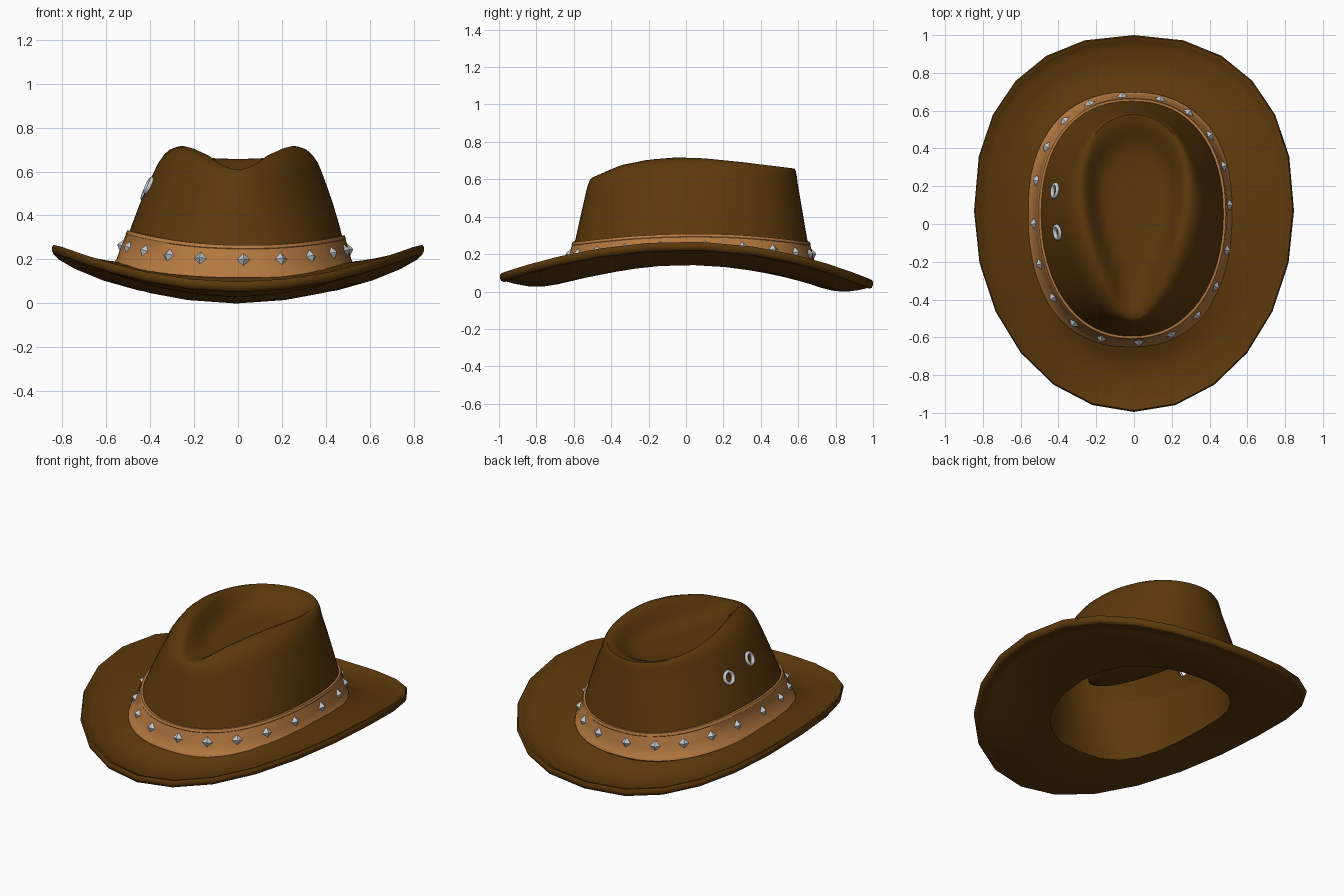
import bpy, bmesh, math
from math import sin, cos, pi, radians
from mathutils import Vector, Matrix

if "Cube" in bpy.data.objects:
    bpy.data.objects.remove(bpy.data.objects["Cube"])


def material(name, col):
    m = bpy.data.materials.new(name)
    m.diffuse_color = (*col, 1)
    m.use_nodes = True
    m.node_tree.nodes["Principled BSDF"].inputs["Base Color"].default_value = m.diffuse_color
    return m


BROWN = material("brown_felt", (0.107, 0.04, 0.0035))
TAN = material("tan_leather", (0.46, 0.19, 0.052))
SILVER = material("silver_metal", (0.56, 0.58, 0.61))


def finish(name, bm, mat, angle=40):
    bmesh.ops.recalc_face_normals(bm, faces=bm.faces)
    me = bpy.data.meshes.new(name)
    bm.to_mesh(me)
    bm.free()
    ob = bpy.data.objects.new(name, me)
    bpy.context.collection.objects.link(ob)
    me.materials.append(mat)
    bpy.ops.object.select_all(action='DESELECT')
    ob.select_set(True)
    bpy.context.view_layer.objects.active = ob
    if angle:
        bpy.ops.object.shade_smooth_by_angle(angle=radians(angle))
    return ob


def loft(rows, closed=False, tip=None):
    """Skin a stack of rings; optionally wrap the stack or close it to a tip."""
    bm = bmesh.new()
    vs = [[bm.verts.new(p) for p in r] for r in rows]
    n = len(rows[0])
    for k in range(len(vs) if closed else len(vs) - 1):
        a, b = vs[k], vs[(k + 1) % len(vs)]
        for i in range(n):
            j = (i + 1) % n
            bm.faces.new((a[i], a[j], b[j], b[i]))
    if tip:
        v = bm.verts.new(tip)
        for i in range(n):
            bm.faces.new((vs[-1][i], vs[-1][(i + 1) % n], v))
    return bm


def angles(n):
    return [2 * pi * i / n for i in range(n)]


def spow(v, e):
    return math.copysign(abs(v) ** e, v)


# t = 0 is the front (-y), t = 90 degrees is +x
def wall(t, z, off=0.0):
    """Point on the tapering crown wall at height z, pinched towards the top front."""
    u = (z - 0.15) / 0.47
    a = 0.527 - 0.1 * u - 0.055 * u * abs(u) + off
    b = (0.67 - 0.105 * u if cos(t) > 0 else 0.62 - 0.08 * u) + off
    v = min(max(u, 0), 1)
    e = 2 / (2.3 - (0.6 if cos(t) > 0 else 0.25) * v)
    return Vector((-0.02 * (1 - u) + a * spow(sin(t), e), 0.05 - b * spow(cos(t), e), z))


def wall_frame(t, z, off):
    """Matrix on the wall: x along it, z pointing outward."""
    p = wall(t, z, off)
    x = (wall(t + 0.02, z) - wall(t - 0.02, z)).normalized()
    up = wall(t, z + 0.02) - wall(t, z - 0.02)
    n = x.cross(up).normalized()
    y = n.cross(x)
    return Matrix.Translation(p) @ Matrix((x, y, n)).transposed().to_4x4()


def inner_z(t):
    return 0.17 - 0.095 * (wall(t, 0.15).y / 0.62) ** 2


RIDGE = [(-0.6, 0.58), (-0.5, 0.61), (-0.35, 0.675), (-0.2, 0.705), (-0.05, 0.717),
         (0.1, 0.712), (0.3, 0.692), (0.6, 0.655), (0.8, 0.63)]


def ridge_z(y):
    for (y0, z0), (y1, z1) in zip(RIDGE, RIDGE[1:]):
        if y <= y1:
            return z0 + (z1 - z0) * (y - y0) / (y1 - y0)
    return RIDGE[-1][1]


def ridge(t):
    """Teardrop ridge on top of the crown, narrow at the front."""
    y = 0.04 - 0.54 * cos(t)
    return Vector((0.31 * sin(t) * (0.87 - 0.32 * cos(t)), y, ridge_z(y)))


# Crown: wall, rounded shoulder, teardrop dent
T = angles(64)
FLOOR = 0.58
rows = []
for k in (0, 0.2, 0.4, 0.6, 0.8, 0.92, 1):
    row = []
    for t in T:
        zs = ridge_z(wall(t, 0.6).y) - 0.075
        row.append(wall(t, inner_z(t) + (zs - inner_z(t)) * k))
    rows.append(row)
shoulder = rows[-1]
for f, bulge in ((0.3, 0.017), (0.62, 0.017), (1, 0)):
    rows.append([s.lerp(ridge(t), f) + Vector((0, 0, bulge)) for s, t in zip(shoulder, T)])


def dent(t, scale, f, low):
    p = ridge(t)
    return Vector((p.x * scale, 0.1 + (p.y - 0.1) * scale, p.z + (low - p.z) * f))


for scale, f in ((0.93, 0.06), (0.86, 0.22), (0.76, 0.55), (0.66, 0.83), (0.54, 0.97), (0.25, 1)):
    rows.append([dent(t, scale, f, FLOOR) for t in T])
crown = finish("crown", loft(rows, tip=(0, 0.1, FLOOR)), BROWN, 60)
sol = crown.modifiers.new("thickness", 'SOLIDIFY')
sol.thickness = 0.018
sol.offset = -1

# Padding hanging under the dent, inside the crown
finish("inner_padding", loft([[dent(t, s, f, 0.41) for t in T] for s, f in
                              ((0.8, 0.62), (0.78, 0.85), (0.7, 0.97), (0.4, 1))],
                             tip=(0, 0.1, 0.41)), BROWN, 50)

# Eyelets on the left of the crown, with real holes
holes = bmesh.new()
eyelets = []
for t, z in ((radians(-79), 0.535), (radians(-102), 0.505)):
    m = wall_frame(t, z, 0)
    bmesh.ops.create_cone(holes, cap_ends=True, segments=16, radius1=0.028, radius2=0.028,
                          depth=0.12, matrix=m)
    ring = []
    for a in angles(8):
        r, h = 0.034 + 0.01 * cos(a), 0.002 + 0.012 * sin(a)
        ring.append([m @ Vector((r * cos(b), r * sin(b), h)) for b in angles(16)])
    eyelets.append(ring)
cutter = finish("hole_cutter", holes, BROWN, 0)
cutter.hide_render = True
bpy.context.view_layer.objects.active = crown
cut = crown.modifiers.new("holes", 'BOOLEAN')
cut.object = cutter
cut.operation = 'DIFFERENCE'
cut.solver = 'EXACT'
for name in ("thickness", "holes"):
    bpy.ops.object.modifier_apply(modifier=name)
bpy.data.objects.remove(cutter)
for i, ring in enumerate(eyelets):
    finish("eyelet_%d" % (i + 1), loft(ring, closed=True), SILVER, 60)


# Brim: saddle shape, rolled up at the sides, with a thicker hem
def brim_point(t, s, h):
    e, b = (1.0, 1.065) if cos(t) > 0 else (2 / 2.3, 0.93)
    ox, oy = 0.847 * spow(sin(t), e), 0.07 - b * spow(cos(t), e)
    oz = 0.248 - (0.17 if oy < 0 else 0.205) * oy * oy
    i = wall(t, 0.15, -0.012)
    dip = 0.036 - 0.026 * abs(sin(t))
    z = inner_z(t) * (1 - s) + oz * s - dip * sin(pi * s) + h
    if h > 0 and s < 0.4:  # top surface sweeps up to the crown at front and back
        z += 0.04 * cos(t) ** 2 * (1 - max(s, 0) / 0.4)
    return Vector((i.x + (ox - i.x) * s, i.y + (oy - i.y) * s, z))


profile = [(-0.25, 0.016), (0, 0.018), (0.2, 0.016), (0.4, 0.016), (0.6, 0.016), (0.8, 0.016),
           (0.91, 0.016), (0.94, 0.022), (0.98, 0.021)]
loop = profile + [(1, 0.008), (1, -0.008)] + [(s, -h) for s, h in reversed(profile)]
TB = angles(24)
finish("brim", loft([[brim_point(t, s, h) for t in TB] for s, h in loop], closed=True), BROWN, 50)

# Inner sweatband from the head opening up to the crown wall
finish("inner_lining", loft([[brim_point(t, -0.25, 0.01).lerp(wall(t, 0.44, -0.019), f) for t in TB]
                             for f in (0, 0.5, 1)]), BROWN, 50)


# Hat band
def band_z(t, k):
    c2 = cos(t) ** 2
    low = 0.172 - 0.055 * c2 - 0.008 * sin(t)
    high = 0.32 - 0.055 * c2 - 0.012 * sin(t)
    return low + (high - low) * k


strap = [(0, -0.008), (0, 0.024), (0.1, 0.023), (0.12, 0.02), (0.5, 0.016),
         (0.88, 0.012), (0.9, 0.014), (1, 0.012), (1, -0.008)]
finish("hat_band", loft([[wall(t, band_z(t, k), o) for t in T] for k, o in strap], closed=True),
       TAN, 40)

# Diamond studs around the band
studs = bmesh.new()
for i in range(20):
    t = 2 * pi * i / 20 + 0.06
    bmesh.ops.create_cone(studs, cap_ends=True, segments=4, radius1=0.032, radius2=0.004,
                          depth=0.022, matrix=wall_frame(t, band_z(t, 0.56), 0.024))
finish("band_studs", studs, SILVER, 0)
